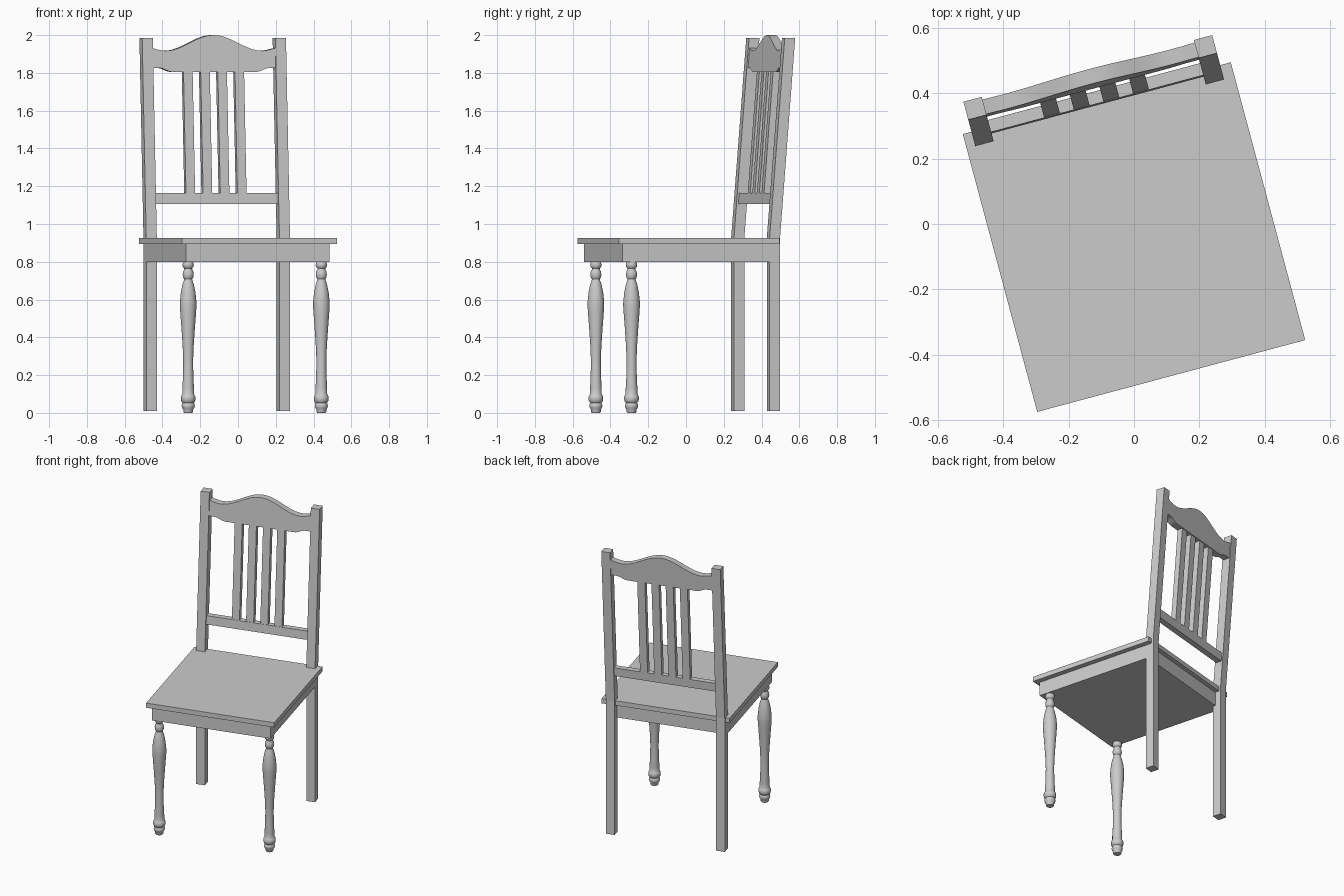
import bpy, bmesh, math
from mathutils import Matrix

if "Cube" in bpy.data.objects:
    bpy.data.objects.remove(bpy.data.objects["Cube"])

# The whole chair is turned 15 degrees; parts are laid out in its own frame
PLACE = Matrix.Translation((0, -0.04, 0)) @ Matrix.Rotation(math.radians(15), 4, 'Z')
KINK, LEAN, OFF = 0.925, 0.0783, -0.003


def finish(name, bm, lean=False):
    if lean:  # backrest parts slope backwards above the seat
        for v in bm.verts:
            v.co.y += LEAN * max(0, v.co.z - KINK)
    bmesh.ops.recalc_face_normals(bm, faces=bm.faces)
    me = bpy.data.meshes.new(name)
    bm.to_mesh(me)
    bm.free()
    ob = bpy.data.objects.new(name, me)
    ob.matrix_world = PLACE
    bpy.context.collection.objects.link(ob)
    return ob


def loft(name, rings, lean=False):
    """Closed solid through a list of equal-length rings."""
    bm = bmesh.new()
    vs = [[bm.verts.new(p) for p in r] for r in rings]
    n = len(rings[0])
    for a, b in zip(vs, vs[1:]):
        for i in range(n):
            j = (i + 1) % n
            bm.faces.new((a[i], a[j], b[j], b[i]))
    bm.faces.new(vs[0][::-1])
    bm.faces.new(vs[-1])
    return finish(name, bm, lean)


def post(name, x0, x1, y0, y1, zs, lean=False):
    return loft(name, [[(x0, y0, z), (x1, y0, z), (x1, y1, z), (x0, y1, z)] for z in zs], lean)


# Seat board and the frame below it
post("seat", -0.4245, 0.4245, -0.44, 0.44, (0.895, 0.927))
post("seat_frame", OFF - 0.393, OFF + 0.393, -0.412, 0.412, (0.80, 0.895))

# Turned front leg profile: (radius, height)
PROFILE = [(0.022, 0), (0.026, 0.006), (0.026, 0.018), (0.032, 0.026), (0.035, 0.038),
           (0.032, 0.05), (0.029, 0.053), (0.036, 0.06), (0.039, 0.072), (0.039, 0.085),
           (0.034, 0.095), (0.031, 0.10), (0.031, 0.13), (0.028, 0.18), (0.026, 0.27),
           (0.029, 0.35), (0.035, 0.44), (0.041, 0.52), (0.044, 0.565), (0.044, 0.585),
           (0.039, 0.635), (0.030, 0.68), (0.023, 0.70), (0.021, 0.708), (0.027, 0.718),
           (0.029, 0.732), (0.027, 0.748), (0.021, 0.759), (0.021, 0.765), (0.028, 0.773),
           (0.030, 0.783), (0.028, 0.793), (0.024, 0.802)]
SIDES = 24
for side, s in (("left", -1), ("right", 1)):
    rings = [[(OFF + s * 0.365 + r * math.cos(2 * math.pi * i / SIDES),
               -0.354 + r * math.sin(2 * math.pi * i / SIDES), z) for i in range(SIDES)]
             for r, z in PROFILE]
    leg = loft("front_leg_" + side, rings)
    bpy.ops.object.select_all(action='DESELECT')
    leg.select_set(True)
    bpy.context.view_layer.objects.active = leg
    bpy.ops.object.shade_smooth_by_angle(angle=math.radians(40))

    # Back leg continuing up as the backrest post
    xc = OFF + s * 0.365
    post("back_leg_" + side, xc - 0.029, xc + 0.029, 0.395, 0.452, (0.01, KINK, 1.985), True)

# Lower back rail and four slats
post("back_rail", OFF - 0.34, OFF + 0.34, 0.405, 0.443, (1.105, 1.163), True)
for i in range(4):
    xc = OFF - 0.002 + (i - 1.5) * 0.094
    post(f"back_slat_{i + 1}", xc - 0.025, xc + 0.025, 0.407, 0.443, (1.155, 1.815), True)


# Curved crest rail
def smooth(t):
    t = min(1, max(0, t))
    return t * t * (3 - 2 * t)


def crest_top(x):
    a = abs(x)
    if a < 0.265:
        return 1.9585 + 0.0415 * math.cos(math.pi * a / 0.265)
    return 1.917 + 0.017 * smooth((a - 0.265) / 0.1)


rings = []
N = 48
for i in range(N + 1):
    x = -0.34 + 0.68 * i / N
    lo = 1.805 + 0.021 * smooth((abs(x) - 0.23) / 0.07)
    hi = crest_top(x)
    rings.append([(x + OFF, 0.402, lo), (x + OFF, 0.448, lo),
                  (x + OFF, 0.448, hi), (x + OFF, 0.402, hi)])
crest = loft("crest_rail", rings, True)
bpy.ops.object.select_all(action='DESELECT')
crest.select_set(True)
bpy.context.view_layer.objects.active = crest
bpy.ops.object.shade_smooth_by_angle(angle=math.radians(30))
